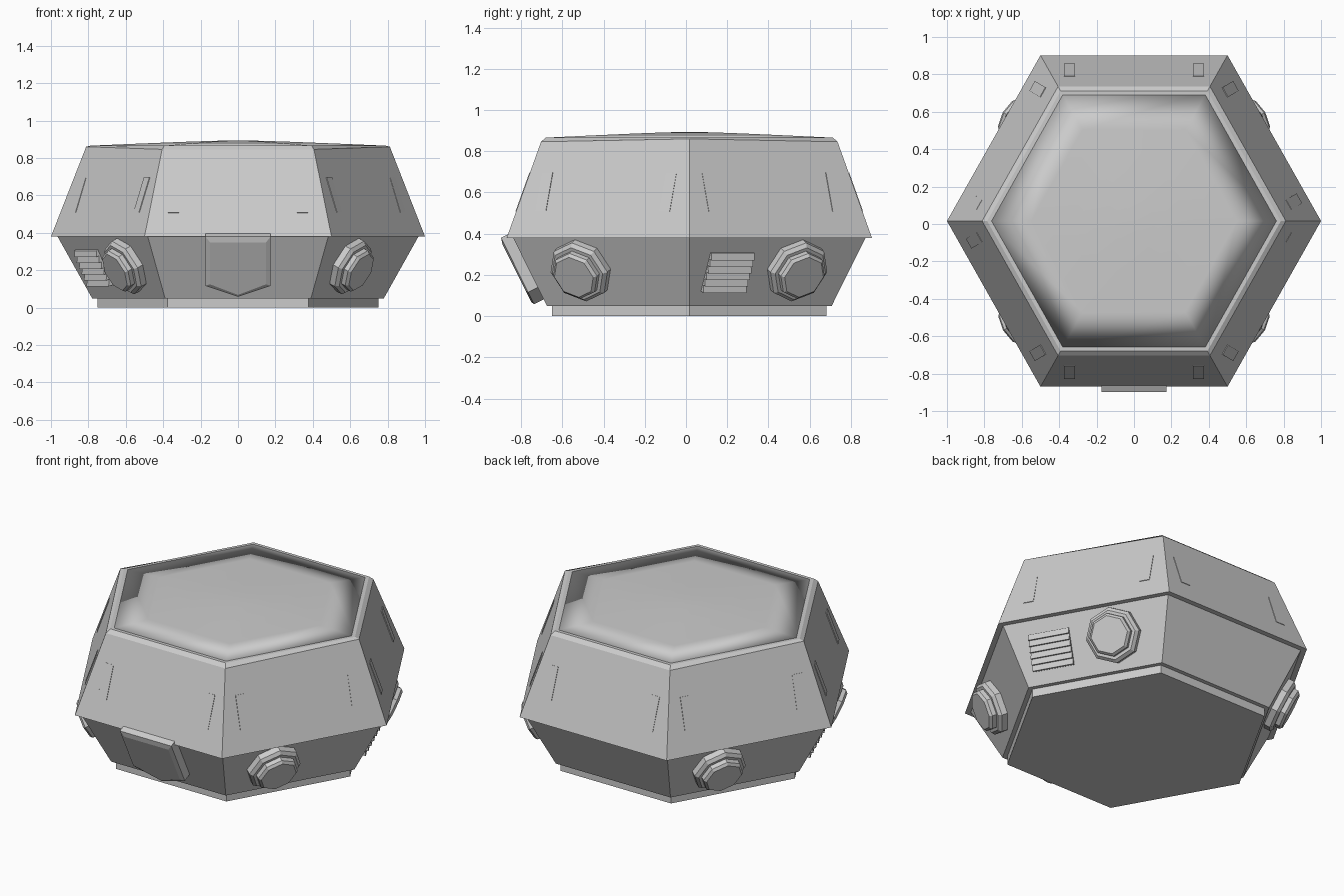
import bpy, bmesh
from math import sin, cos, pi
from mathutils import Matrix, Vector

if "Cube" in bpy.data.objects:
    bpy.data.objects.remove(bpy.data.objects["Cube"])

CY = 0.016      # the hexagon sits slightly back because the front plate sticks out
AP = 0.886      # apothem of a hexagon of radius 1


def loft(name, rings, mat=Matrix(), smooth=False):
    """Closed solid skinned through a stack of equal-count rings."""
    bm = bmesh.new()
    vs = [[bm.verts.new(mat @ Vector(p)) for p in r] for r in rings]
    n = len(vs[0])
    for a, b in zip(vs, vs[1:]):
        for i in range(n):
            j = (i + 1) % n
            bm.faces.new((a[i], a[j], b[j], b[i]))
    bm.faces.new(vs[0][::-1])
    bm.faces.new(vs[-1])
    bmesh.ops.recalc_face_normals(bm, faces=bm.faces)
    for f in bm.faces:
        f.smooth = smooth
    me = bpy.data.meshes.new(name)
    bm.to_mesh(me)
    bm.free()
    ob = bpy.data.objects.new(name, me)
    bpy.context.collection.objects.link(ob)
    return ob


def hexring(r, z, side_lift=0.0):
    pts = [(1, 0), (.5, AP), (-.5, AP), (-1, 0), (-.5, -AP), (.5, -AP)]
    return [(x * r, y * r + CY, z + (side_lift if y == 0 else 0)) for x, y in pts]


def face_frame(k, lo, hi):
    """Local frame on side k: u along the edge, v up the slope, n outward."""
    a, b = Vector(lo[k]), Vector(lo[(k + 1) % 6])
    c, d = Vector(hi[k]), Vector(hi[(k + 1) % 6])
    o = (a + b) / 2
    u = (b - a).normalized()
    v = ((c + d) / 2 - o).normalized()
    n = u.cross(v)
    m = Matrix((u, v, n)).transposed().to_4x4()
    m.translation = o
    return m


def box(name, m, u, v, w, h, n0, n1):
    q = [(-1, -1), (1, -1), (1, 1), (-1, 1)]
    return loft(name, [[(u + x * w / 2, v + y * h / 2, n) for x, y in q] for n in (n0, n1)], m)


# main shells
loft("base_plate", [hexring(.752, 0), hexring(.752, .052)])
low0, low1 = hexring(.78, .05), hexring(.965, .38)
loft("lower_body", [low0, low1])
up0, up1 = hexring(1.0, .38), hexring(.812, .846, .014)
loft("upper_body", [up0, up1])

# chamfered lid with a shallow smooth dome
loft("lid_rim", [up1, hexring(.785, .867)])
loft("lid_dome", [hexring(.785, .866), hexring(.55, .876), hexring(.3, .886),
                  hexring(.12, .892), hexring(.01, .893)], smooth=True)

# stepped octagonal knobs on the four slanted side faces
for k, u in ((0, .145), (2, -.145), (3, .149), (5, -.149)):
    m = face_frame(k, low0, low1) @ Matrix.Translation((u, .199, 0))
    prof = [(.158, -.02), (.158, .035), (.140, .052), (.122, .052),
            (.122, .078), (.108, .092)]
    loft(f"knob_{k}", [[(r * sin(i * pi / 4), r * cos(i * pi / 4), n) for i in range(8)]
                       for r, n in prof], m)

# louvred vents on two opposite faces
for k in (0, 3):
    m = face_frame(k, low0, low1)
    u, v0 = -.232, .079
    box(f"vent_back_{k}", m, u, v0 + .105, .24, .21, -.01, .008)
    for i in range(6):
        v = v0 + i * .035
        sec = [(v, -.005), (v + .004, .026), (v + .033, .009), (v + .033, -.005)]
        loft(f"vent_slat_{k}_{i}", [[(x, a, b) for a, b in sec] for x in (u - .12, u + .12)], m)

# shield-shaped front plate with bevelled face


def shield(w, top, corner, tip, n):
    return [(-w, top, n), (-w, corner, n), (0, tip, n), (w, corner, n), (w, top, n)]


loft("front_plate", [shield(.175, .395, .10, .035, -.02), shield(.175, .395, .10, .035, .052),
                     shield(.15, .364, .113, .05, .060)], face_frame(4, low0, low1))

# thin raised strips near both ends of every upper face
for k in range(6):
    m = face_frame(k, up0, up1)
    for s in (-1, 1):
        box(f"strip_{k}_{s}", m, s * .345, .235, .06, .20, -.01, .003)
